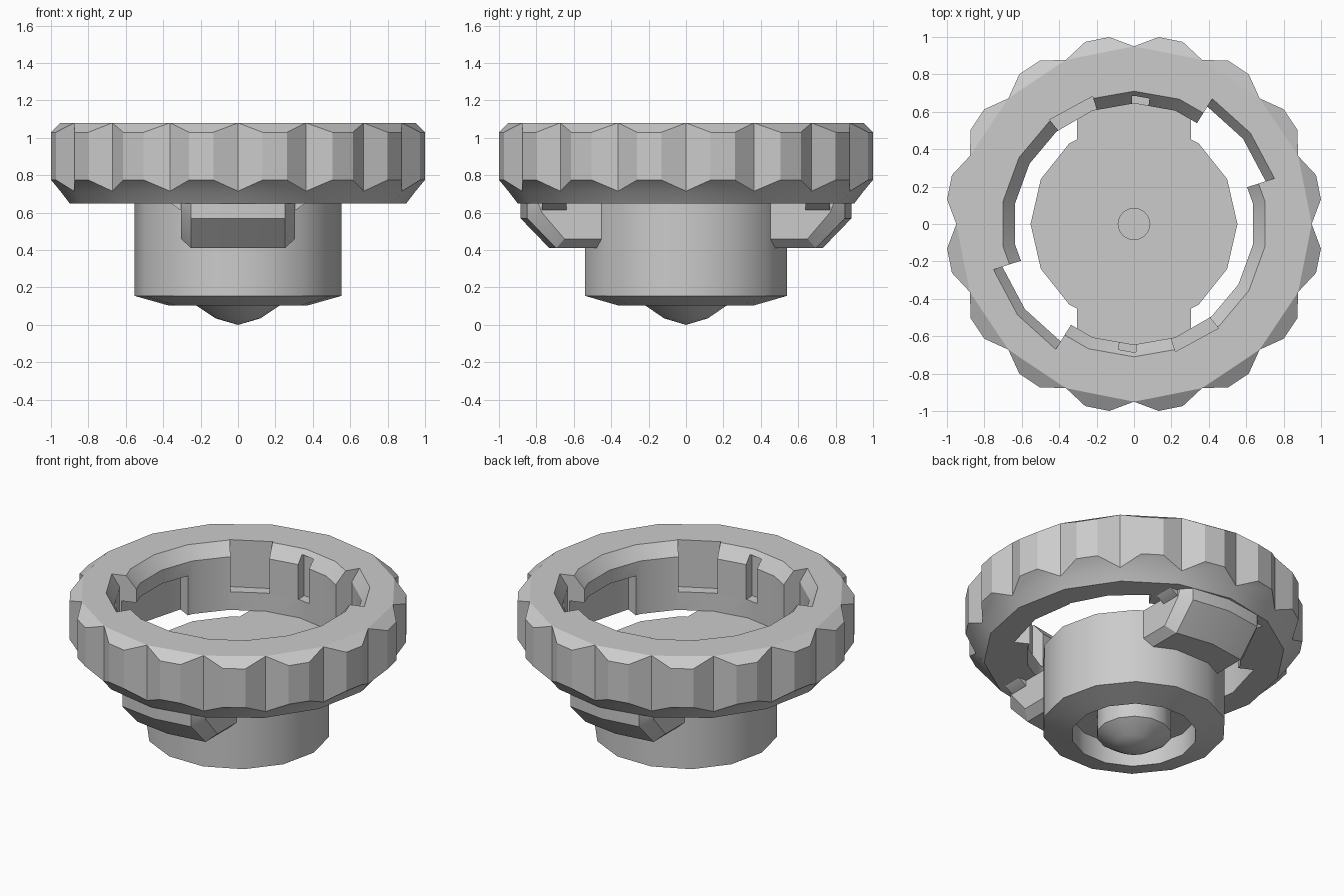
import bpy, bmesh
from math import radians, cos, sin, sqrt, pi

if "Cube" in bpy.data.objects:
    bpy.data.objects.remove(bpy.data.objects["Cube"])


def polar(r, deg, z):
    a = radians(deg)
    return (r * cos(a), r * sin(a), z)


def finish(name, bm):
    bmesh.ops.recalc_face_normals(bm, faces=bm.faces[:])
    me = bpy.data.meshes.new(name)
    bm.to_mesh(me)
    bm.free()
    ob = bpy.data.objects.new(name, me)
    bpy.context.collection.objects.link(ob)
    return ob


def activate(ob):
    bpy.ops.object.select_all(action='DESELECT')
    ob.select_set(True)
    bpy.context.view_layer.objects.active = ob


def loft(name, rings, closed=False):
    """Skin rings of points; cap the ends unless closed into a loop."""
    bm = bmesh.new()
    vs = [[bm.verts.new(p) for p in ring] for ring in rings]
    n = len(vs[0])
    pairs = list(zip(vs, vs[1:])) + ([(vs[-1], vs[0])] if closed else [])
    for a, b in pairs:
        for i in range(n):
            j = (i + 1) % n
            bm.faces.new((a[i], a[j], b[j], b[i]))
    if not closed:
        bm.faces.new(vs[0])
        bm.faces.new(vs[-1])
    bmesh.ops.remove_doubles(bm, verts=bm.verts[:], dist=1e-5)
    return finish(name, bm)


def lathe(name, profile, sides, offset=0):
    return loft(name, [[polar(r, offset + 360 * i / sides, z) for i in range(sides)]
                       for r, z in profile])


def sector(profile, a0, a1, steps):
    return loft("cutter", [[polar(r, a0 + (a1 - a0) * k / steps, z) for r, z in profile]
                           for k in range(steps + 1)])


def cut(target, cutter):
    m = target.modifiers.new("cut", 'BOOLEAN')
    m.operation, m.solver, m.object = 'DIFFERENCE', 'EXACT', cutter
    activate(target)
    bpy.ops.object.modifier_apply(modifier=m.name)
    bpy.data.objects.remove(cutter)


# Scalloped grip ring: 16 lobes, each with two outer points between valleys
bm = bmesh.new()
N = 16
step = 360 / N
top, low, base, pts = [], [], [], []
for i in range(N):
    a = i * step
    top.append(bm.verts.new(polar(0.95, a, 1.08)))
    low.append(bm.verts.new(polar(0.95, a, 0.715)))
    base.append(bm.verts.new(polar(0.90, a, 0.65)))
    pts.append([bm.verts.new(polar(1.008, a + d, z)) for d in (7.5, 15) for z in (1.03, 0.775)])
for i in range(N):
    j = (i + 1) % N
    p1, q1, p2, q2 = pts[i]
    for f in ((top[i], p1, p2, top[j]), (top[i], low[i], q1, p1), (p1, q1, q2, p2),
              (p2, q2, low[j], top[j]), (low[i], low[j], q2, q1),
              (base[i], base[j], low[j], low[i])):
        bm.faces.new(f)
bm.faces.new(top)
bm.faces.new(base)
ring = finish("grip_ring", bm)

# Chamfered bore, then slots and recesses, each repeated half a turn round
cut(ring, lathe("cutter", [(0.645, 0.5), (0.645, 1.0), (0.71, 1.08), (0.71, 1.2)], 18, 10))
for h in (0, 180):
    # entry slot
    cut(ring, sector([(0.5, 0.55), (0.74, 0.55), (0.74, 1.0), (0.79, 1.08),
                      (0.79, 1.2), (0.5, 1.2)], h + 18, h + 58, 2))
    # rectangular pocket and small notch
    cut(ring, sector([(0.5, 0.77), (0.717, 0.77), (0.717, 1.2), (0.5, 1.2)], h + 108, h + 129, 1))
    cut(ring, sector([(0.5, 0.77), (0.708, 0.77), (0.708, 1.05), (0.5, 1.05)], h + 83, h + 91, 1))
    # locking undercut
    cut(ring, sector([(0.5, 0.6), (0.735, 0.6), (0.735, 0.91), (0.5, 0.91)], h + 153, h + 200, 2))

# Central stem with domed tip in a ring-shaped groove
core = lathe("stem", [(0, 0.60), (0.085, 0.60), (0.085, 0.65), (0.553, 0.65), (0.553, 0.155),
                      (0.375, 0.105), (0.375, 0.25), (0.225, 0.25), (0.225, 0.105),
                      (0.12, 0.035), (0, 0.003)], 14)
# tip reaches the ground
min(core.data.vertices, key=lambda v: v.co.z).co.z = 0

parts = [ring, core]

# Two clamping feet joining stem and ring
for name, s in (("rear_foot", 1), ("front_foot", -1)):
    rings = []
    for x in (-0.305, -0.25, 0, 0.25, 0.305):
        if abs(x) > 0.3:
            prof = [(0.4, 0.65), (0.79, 0.65), (0.77, 0.60), (0.65, 0.46), (0.4, 0.46)]
        else:
            R = sqrt(0.885 ** 2 - x * x)
            prof = [(0.4, 0.65), (R, 0.65), (R, 0.57), (R - 0.155, 0.41), (0.4, 0.41)]
        rings.append([(s * x, s * y, z) for y, z in prof])
    parts.append(loft(name, rings))
    # small flared gussets at the foot ends
    for e in (-1, 1):
        tri = [(0.29, 0.61), (0.31, 0.615), (0.36, 0.65), (0.29, 0.65)]
        parts.append(loft(name + "_gusset",
                          [[(e * x, s * y, z) for x, z in tri] for y in (0.64, 0.77)]))

for ob in parts:
    activate(ob)
    bpy.ops.object.shade_smooth_by_angle(angle=radians(30))
